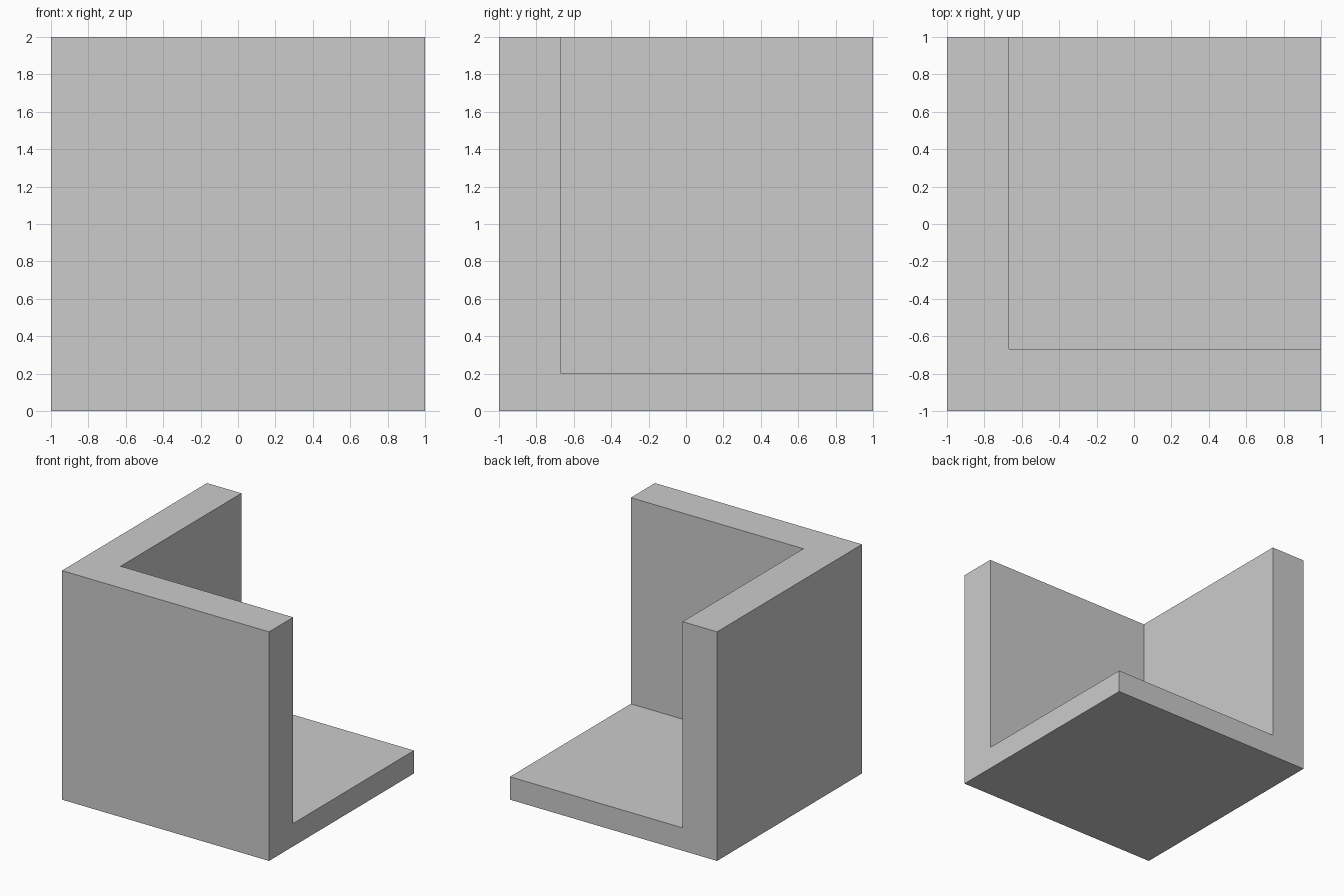
import bpy

if "Cube" in bpy.data.objects:
    bpy.data.objects.remove(bpy.data.objects["Cube"])

WALL = 0.333   # wall thickness
FLOOR = 0.2    # floor thickness


def box(name, lo, hi):
    """Axis-aligned box between two opposite corners."""
    centre = [(a + b) / 2 for a, b in zip(lo, hi)]
    bpy.ops.mesh.primitive_cube_add(size=1, location=centre)
    obj = bpy.context.object
    obj.name = name
    obj.scale = [b - a for a, b in zip(lo, hi)]
    bpy.ops.object.transform_apply(location=True, rotation=False, scale=True)
    return obj


# Solid block that becomes two walls and a floor
corner = box("corner_block", (-1, -1, 0), (1, 1, 2))

# Cutter for the open space, overshooting the open sides
cutter = box("corner_cutter", (-1 + WALL, -1 + WALL, FLOOR), (1.5, 1.5, 2.5))
cutter.hide_render = True

# Cut the space out of the block
bpy.context.view_layer.objects.active = corner
mod = corner.modifiers.new("open_space", 'BOOLEAN')
mod.operation = 'DIFFERENCE'
mod.solver = 'EXACT'
mod.object = cutter
bpy.ops.object.modifier_apply(modifier=mod.name)
bpy.data.objects.remove(cutter, do_unlink=True)
